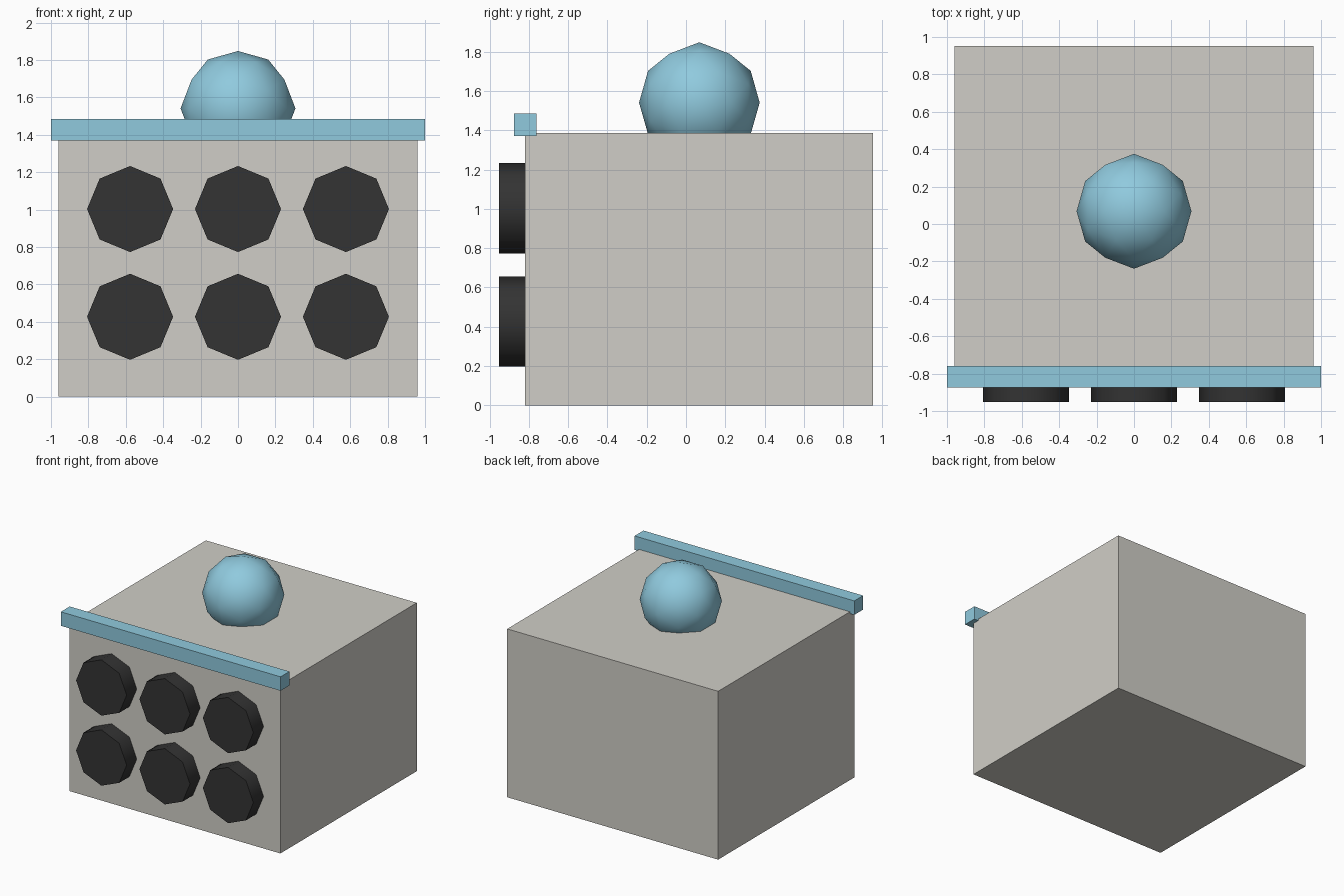
import bpy
import bmesh
import math
from itertools import combinations
from mathutils import Matrix, Vector

cube = bpy.data.objects.get("Cube")
if cube:
    bpy.data.objects.remove(cube, do_unlink=True)


def material(name, rgb):
    """Flat material from 0-255 display values, stored as linear."""
    color = [(c / 255 / 12.92) if c < 11 else ((c / 255 + 0.055) / 1.055) ** 2.4 for c in rgb]
    mat = bpy.data.materials.new(name)
    mat.use_nodes = True
    mat.diffuse_color = (*color, 1)
    shader = mat.node_tree.nodes["Principled BSDF"]
    shader.inputs["Base Color"].default_value = (*color, 1)
    shader.inputs["Roughness"].default_value = 0.8
    return mat


def make_object(name, bm, mat, smooth_angle=None):
    bmesh.ops.recalc_face_normals(bm, faces=bm.faces)
    mesh = bpy.data.meshes.new(name)
    bm.to_mesh(mesh)
    bm.free()
    mesh.materials.append(mat)
    obj = bpy.data.objects.new(name, mesh)
    bpy.context.collection.objects.link(obj)
    if smooth_angle:
        bpy.ops.object.select_all(action="DESELECT")
        obj.select_set(True)
        bpy.context.view_layer.objects.active = obj
        bpy.ops.object.shade_smooth_by_angle(angle=math.radians(smooth_angle))
    return obj


def box(name, low, high, mat):
    low, high = Vector(low), Vector(high)
    bm = bmesh.new()
    bmesh.ops.create_cube(bm, size=1, matrix=Matrix.Translation((low + high) / 2)
                          @ Matrix.Diagonal((*(high - low), 1)))
    return make_object(name, bm, mat)


def disc(name, x, z, mat):
    """Eight-sided drum facing the front, with a corner at the top."""
    bm = bmesh.new()
    bmesh.ops.create_cone(bm, cap_ends=True, segments=8, radius1=0.23, radius2=0.23, depth=0.155,
                          matrix=Matrix.Translation((x, -0.875, z))
                          @ Matrix.Rotation(math.pi / 2, 4, "X"))
    return make_object(name, bm, mat, 50)


def faceted_ball(name, center, radius, mat):
    """Once-divided icosahedron with edge midpoints lying on the axes."""
    phi = (1 + math.sqrt(5)) / 2
    corners = []
    for a in (-1, 1):
        for b in (-phi, phi):
            corners += [Vector((a, 0, b)), Vector((b, a, 0)), Vector((0, b, a))]
    middles = [p + q for p, q in combinations(corners, 2) if (p - q).length < 2.1]
    bm = bmesh.new()
    for p in corners + middles:
        bm.verts.new(Vector(center) + p.normalized() * radius)
    bmesh.ops.convex_hull(bm, input=bm.verts)
    return make_object(name, bm, mat, 50)


grey = material("warm grey", (208, 206, 199))
blue = material("light blue", (144, 202, 222))
black = material("soft black", (51, 51, 51))

# Main body, front rail and top ball
box("body", (-0.96, -0.82, 0), (0.96, 0.953, 1.385), grey)
box("front_rail", (-1, -0.875, 1.37), (1, -0.76, 1.485), blue)
faceted_ball("top_ball", (0, 0.068, 1.541), 0.307, blue)

# Two rows of three front discs
for row, z in (("lower", 0.427), ("upper", 1.003)):
    for side, x in (("right", -0.577), ("middle", 0), ("left", 0.577)):
        disc(f"{row}_{side}_disc", x, z, black)
